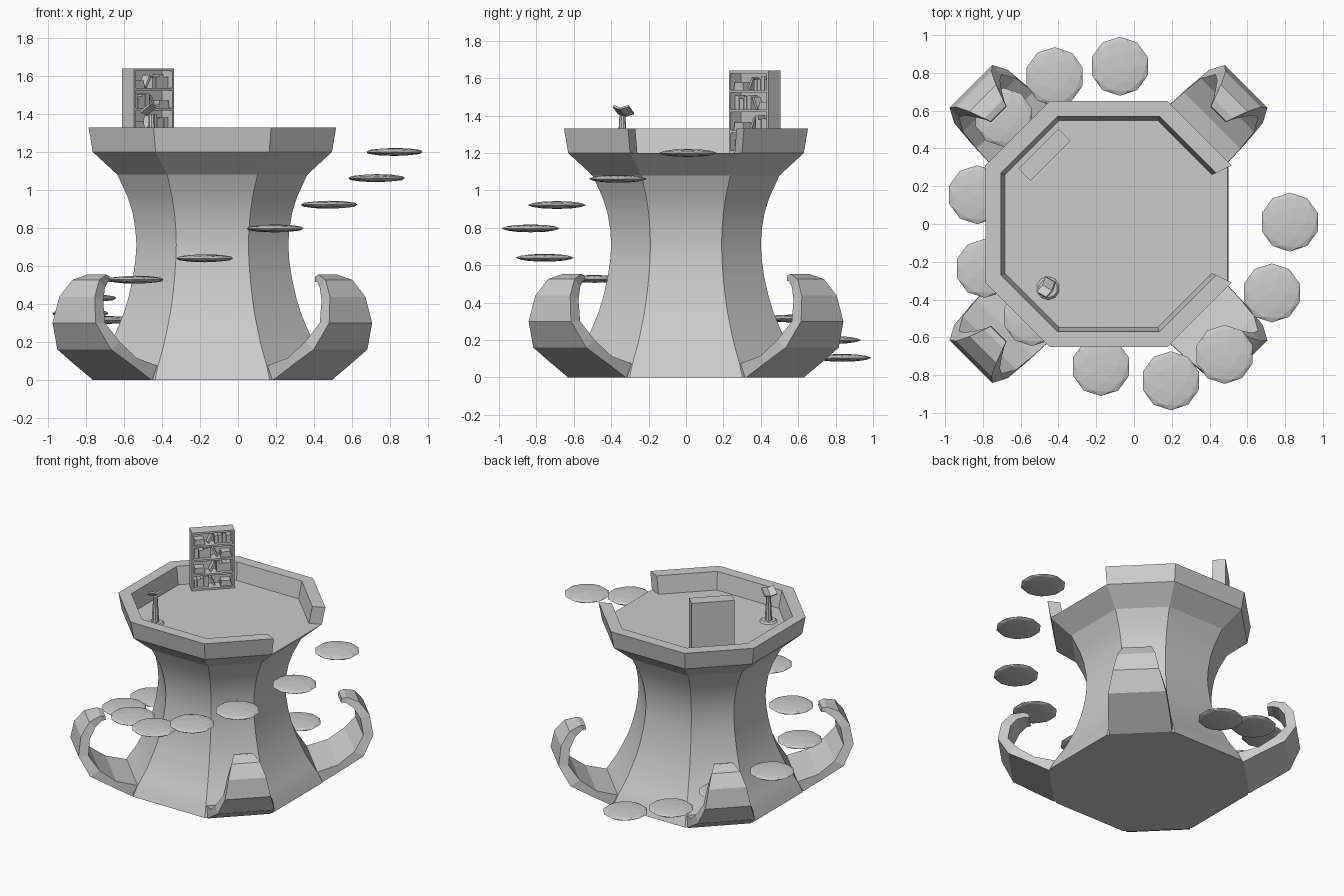
import bpy, bmesh, math, random
from mathutils import Matrix, Vector

if "Cube" in bpy.data.objects:
    bpy.data.objects.remove(bpy.data.objects["Cube"])

random.seed(4)
CX = -0.135      # tower axis
RATIO = 0.475    # half side / apothem of the octagon


def make(name, verts, faces, smooth=False):
    me = bpy.data.meshes.new(name)
    me.from_pydata([tuple(v) for v in verts], [], faces)
    bm = bmesh.new()
    bm.from_mesh(me)
    bmesh.ops.recalc_face_normals(bm, faces=bm.faces)
    bm.to_mesh(me)
    bm.free()
    ob = bpy.data.objects.new(name, me)
    bpy.context.collection.objects.link(ob)
    if smooth:
        bpy.context.view_layer.objects.active = ob
        ob.select_set(True)
        bpy.ops.object.shade_smooth_by_angle(angle=math.radians(20))
        ob.select_set(False)
    return ob


def loft(name, rings, closed_ring=True, smooth=False):
    """Skin equal-sized closed rings and cap both ends."""
    n = len(rings[0])
    verts = [v for r in rings for v in r]
    faces = [(i * n + j, i * n + (j + 1) % n, (i + 1) * n + (j + 1) % n, (i + 1) * n + j)
             for i in range(len(rings) - 1) for j in range(n)]
    faces += [tuple(range(n)), tuple(range(len(verts) - n, len(verts)))]
    return make(name, verts, faces, smooth)


def octagon(a, z):
    s = a * RATIO
    return [(CX + x, y, z) for x, y in
            ((a, s), (s, a), (-s, a), (-a, s), (-a, -s), (-s, -a), (s, -a), (a, -s))]


def box(name, size, loc, frame, rot=Matrix()):
    bm = bmesh.new()
    m = frame @ Matrix.Translation(loc) @ rot @ Matrix.Diagonal((*size, 1))
    bmesh.ops.create_cube(bm, size=1, matrix=m)
    me = bpy.data.meshes.new(name)
    bm.to_mesh(me)
    bm.free()
    ob = bpy.data.objects.new(name, me)
    bpy.context.collection.objects.link(ob)
    return ob


# Tower body with a pinched waist and flared deck
profile = [(.635, 0), (.605, .07), (.57, .13), (.535, .19), (.50, .27), (.467, .35),
           (.44, .44), (.418, .54), (.405, .63), (.40, .71), (.405, .79), (.42, .88),
           (.445, .96), (.472, 1.02), (.50, 1.08), (.63, 1.2)]
loft("tower_body", [octagon(a, z) for a, z in profile], smooth=True)

# Parapet around seven sides, open towards +x
sections = [octagon(a, z) for a, z in ((.63, 1.2), (.652, 1.33), (.57, 1.33), (.547, 1.195))]
loft("parapet", [[s[k] for s in sections] for k in range(8)])

# Four curling legs on the diagonals: outer d,z, inner d,z, half width
leg = [(.62, .0, .56, .085, .21), (.673, .0, .63, .075, .218), (.814, .08, .775, .115, .212),
       (.955, .16, .89, .20, .20), (1.03, .30, .96, .30, .16), (1.008, .437, .945, .415, .132),
       (.943, .526, .90, .485, .10), (.86, .554, .85, .515, .07), (.825, .545, .82, .515, .058)]
for k, label in enumerate(("back_right", "back_left", "front_left", "front_right")):
    ang = math.radians(45 + 90 * k)
    u = Vector((math.cos(ang), math.sin(ang), 0))
    v = Vector((-u.y, u.x, 0))
    c = Vector((CX, 0, 0))
    up = Vector((0, 0, 1))
    rings = [[c + u * do + v * w + up * zo, c + u * do - v * w + up * zo,
              c + u * di - v * w + up * zi, c + u * di + v * w + up * zi]
             for do, zo, di, zi, w in leg]
    loft(label + "_leg", rings)

# Floating lens-shaped steps spiralling up to the opening
steps = [(-.075, .835, .105), (-.42, .78, .2), (-.69, .565, .315), (-.83, .155, .35),
         (-.79, -.235, .43), (-.54, -.49, .527), (-.175, -.755, .64), (.195, -.83, .797),
         (.48, -.69, .922), (.73, -.365, 1.062), (.825, .01, 1.2)]
for i, p in enumerate(steps):
    bpy.ops.mesh.primitive_ico_sphere_add(subdivisions=2, radius=.156, location=p)
    ob = bpy.context.object
    ob.name = f"step_{i + 1}"
    ob.scale.z = .135

# Bookcase: local x is width, -y is the open front
W, D, H, T = .30, .09, .44, .014
case = Matrix.Translation((-.474, .367, 1.2)) @ Matrix.Rotation(math.radians(45), 4, 'Z')
for sx in (-1, 1):
    box("bookcase_side", (T, D, H), (sx * (W - T) / 2, 0, H / 2), case)
box("bookcase_back", (W, T, H), (0, (D - T) / 2, H / 2), case)
levels = [T / 2, .115, .225, .33, H - T / 2]
for z in levels:
    box("bookcase_shelf", (W - T, D, T), (0, 0, z), case)

# Books: upright runs, a leaning one and a flat stack per shelf
for i, z in enumerate(levels[:-1]):
    z0, x, side = z + T / 2, -.128, (-1) ** i
    for _ in range(4):
        t, h = random.uniform(.016, .034), random.uniform(.055, .08)
        box("book", (t, .055, h), (side * (x + t / 2), .008, z0 + h / 2), case)
        x += t + .002
    lean = Matrix.Rotation(side * -.45, 4, 'Y')
    box("leaning_book", (.014, .05, .068), (side * (x + .026), .008, z0 + .035), case, lean)
    for j in range(2):
        box("stacked_book", (.075 - .01 * j, .06, .02), (side * .092, .002, z0 + .01 + .02 * j), case)

# Lectern: foot, stem and open book
lx, ly = -.455, -.34


def cone(name, r1, r2, z0, z1):
    bpy.ops.mesh.primitive_cone_add(vertices=10, radius1=r1, radius2=r2, depth=z1 - z0,
                                    location=(lx, ly, (z0 + z1) / 2))
    bpy.context.object.name = name


cone("lectern_foot", .062, .05, 1.2, 1.212)
cone("lectern_stem", .027, .016, 1.21, 1.40)
top = (Matrix.Translation((lx, ly, 1.415)) @ Matrix.Rotation(math.radians(60), 4, 'Z')
       @ Matrix.Rotation(math.radians(-35), 4, 'X'))
for sx in (-1, 1):
    box("open_book_half", (.05, .07, .012), (sx * .024, 0, .012), top,
        Matrix.Rotation(-sx * .35, 4, 'Y'))
